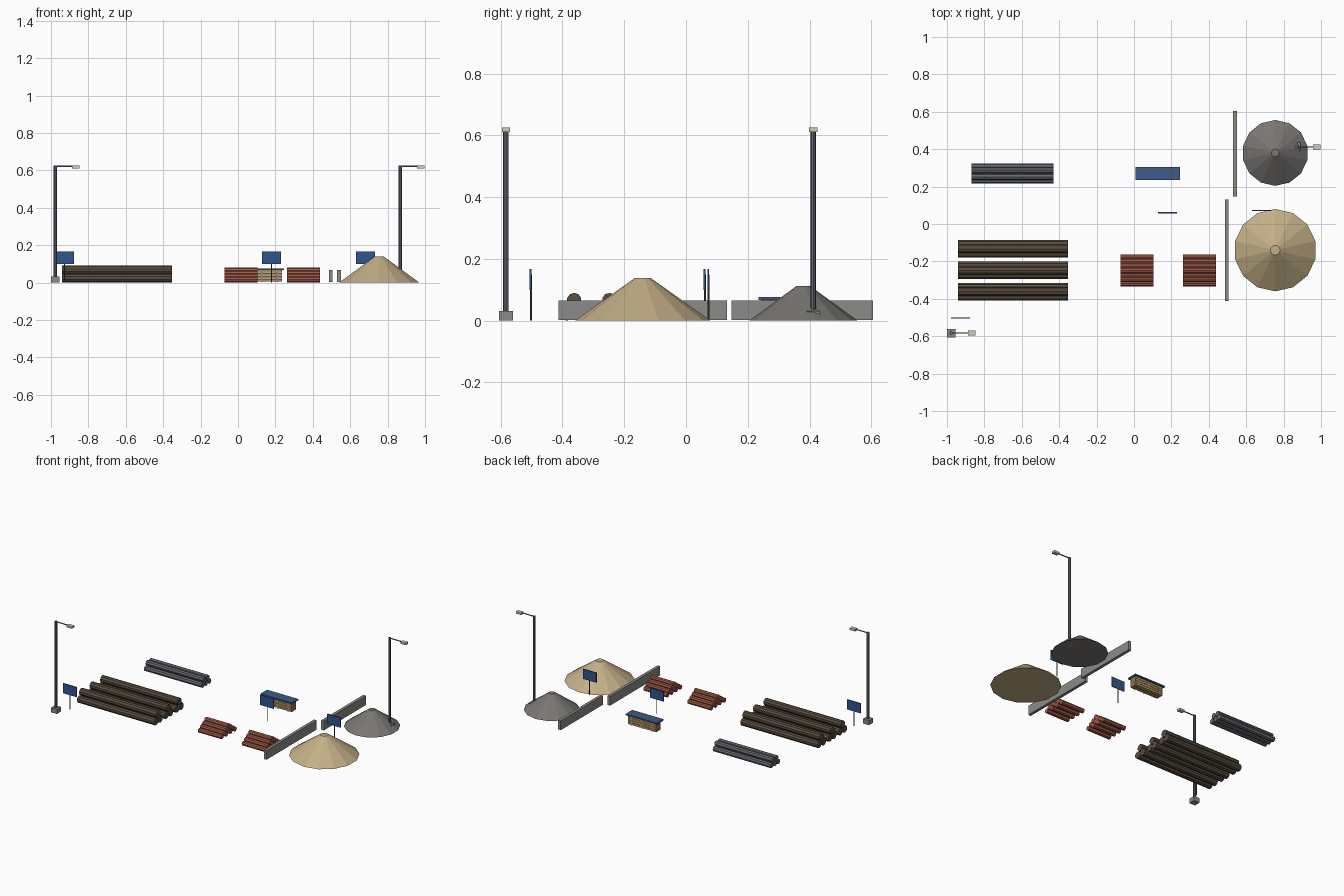
import bpy, math
from mathutils import Vector

if "Cube" in bpy.data.objects:
    bpy.data.objects.remove(bpy.data.objects["Cube"])


def mat(name, r, g, b):
    m = bpy.data.materials.new(name)
    m.diffuse_color = (r, g, b, 1)
    m.use_nodes = True
    m.node_tree.nodes["Principled BSDF"].inputs["Base Color"].default_value = m.diffuse_color
    return m


BARK = mat("bark", .10, .075, .05)
STEEL = mat("steel", .13, .14, .16)
CLAY = mat("clay", .36, .10, .065)
WOOD = mat("wood", .42, .27, .12)
BLUE = mat("blue", .03, .09, .27)
TARP = mat("tarp", .05, .10, .24)
DARK = mat("dark_metal", .09, .09, .09)
CONC = mat("concrete", .26, .26, .25)
SAND = mat("sand", .55, .43, .24)
GRAVEL = mat("gravel", .19, .18, .17)
LAMP = mat("lamp", .62, .60, .48)


def finish(name, m):
    o = bpy.context.object
    o.name = name
    o.data.materials.append(m)
    return o


def box(name, m, x0, x1, y0, y1, z0, z1):
    bpy.ops.mesh.primitive_cube_add(size=1, location=((x0 + x1) / 2, (y0 + y1) / 2, (z0 + z1) / 2))
    o = finish(name, m)
    o.scale = (x1 - x0, y1 - y0, z1 - z0)
    return o


def rod(name, m, a, b, r, sides=8):
    a, b = Vector(a), Vector(b)
    bpy.ops.mesh.primitive_cylinder_add(vertices=sides, radius=r, depth=(b - a).length, location=(a + b) / 2)
    o = finish(name, m)
    o.rotation_euler = (b - a).to_track_quat('Z', 'Y').to_euler()
    return o


def stack(name, m, x0, x1, yc, r, rows, dy, dz, sides=8):
    # rods along x, each layer nested in the one below
    for k, n in enumerate(rows):
        for i in range(n):
            y, z = yc + (i - (n - 1) / 2) * dy, r + k * dz
            rod(f"{name}_{k}_{i}", m, (x0, y, z), (x1, y, z), r, sides)


# log piles
for j, yc in enumerate((-.133, -.248, -.362)):
    stack(f"log_{j}", BARK, -.94, -.353, yc, .024, (2, 1), .048, .042, 10)

# steel pipes
stack("steel_pipe", STEEL, -.868, -.43, .27, .018, (3, 2), .036, .031, 8)

# clay piles
for j, xc in enumerate((.016, .35)):
    stack(f"clay_pipe_{j}", CLAY, xc - .088, xc + .088, -.248, .0155, (4, 3, 2, 1), .047, .0165, 8)

# covered lumber: layers of boards with a cover
for k in range(4):
    for i in range(2):
        y = .246 + i * .026
        box(f"board_{k}_{i}", WOOD, .02, .236, y, y + .024, .006 + k * .0155, .020 + k * .0155)
for i, x in enumerate((.045, .125, .205)):
    box(f"lumber_bearer_{i}", WOOD, x, x + .008, .245, .297, .004, .067)
box("lumber_cover", TARP, .007, .245, .234, .306, .067, .076)

# signs
for j, (x, y) in enumerate(((-.927, -.502), (.18, .061), (.682, .073))):
    rod(f"sign_post_{j}", DARK, (x, y, 0), (x, y, .15), .003, 6)
    box(f"sign_panel_{j}", BLUE, x - .051, x + .051, y - .004, y + .002, .099, .167)

# bay walls
box("bay_wall_front", CONC, .486, .506, -.413, .132, .002, .066)
box("bay_wall_back", CONC, .530, .550, .147, .605, .002, .066)

# heaps
for name, m, y, r, rt, h in (("sand_heap", SAND, -.14, .22, .026, .138),
                             ("gravel_heap", GRAVEL, .38, .176, .021, .113)):
    bpy.ops.mesh.primitive_cone_add(vertices=14, radius1=r, radius2=rt, depth=h, location=(.755, y, h / 2))
    finish(name, m)

# lamp posts
for j, (x, y) in enumerate(((-.9775, -.583), (.867, .412))):
    box(f"lamp_base_{j}", CONC, x - .0225, x + .0225, y - .0225, y + .0225, 0, .032)
    rod(f"lamp_pole_{j}", STEEL, (x, y, .03), (x, y, .625), .009, 8)
    rod(f"lamp_arm_{j}", STEEL, (x, y, .621), (x + .10, y, .621), .004, 6)
    box(f"lamp_head_{j}", LAMP, x + .091, x + .13, y - .013, y + .013, .611, .625)
